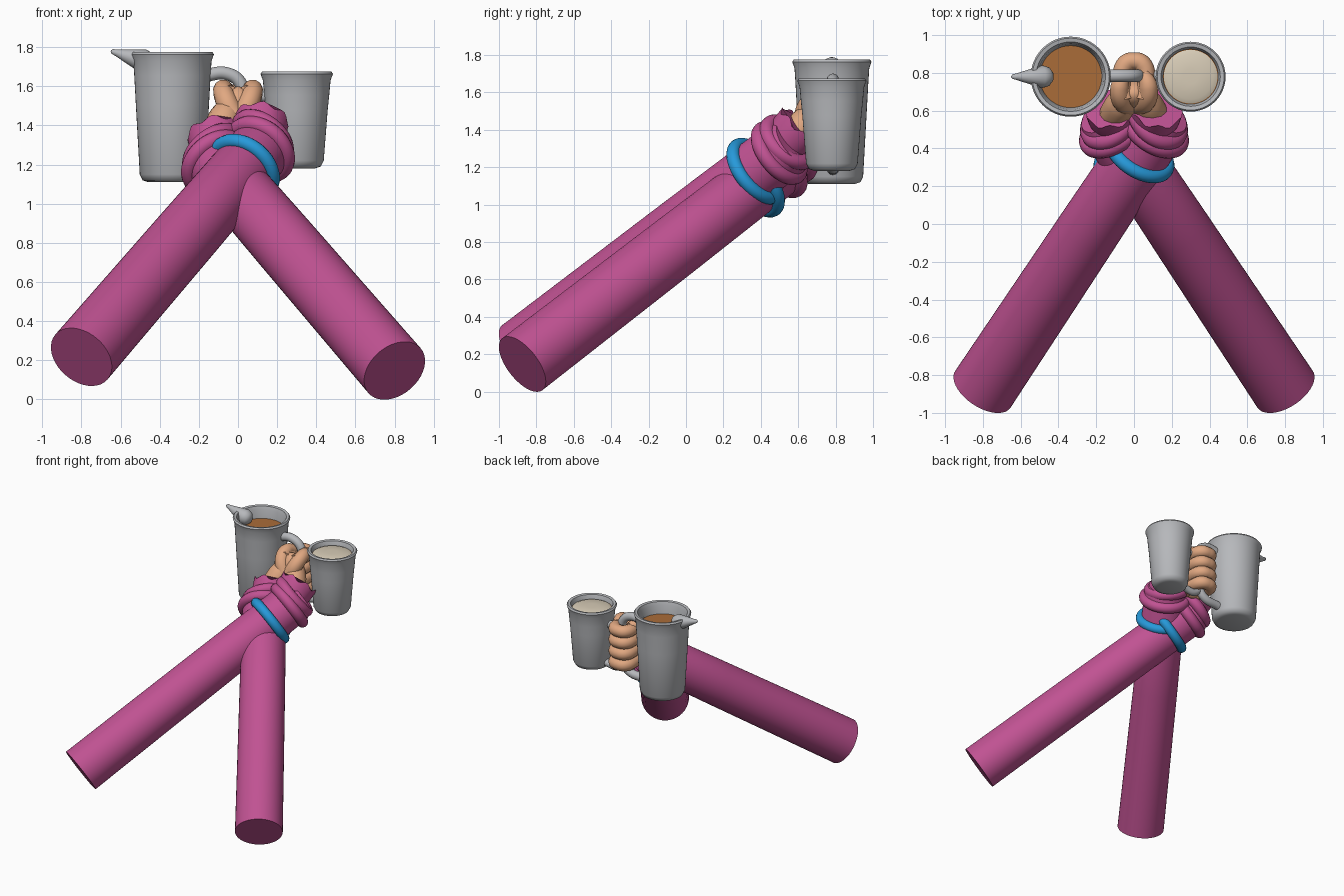
import bpy, bmesh, math
from mathutils import Vector

cube = bpy.data.objects.get("Cube")
if cube:
    bpy.data.objects.remove(cube, do_unlink=True)


def material(name, rgb):
    m = bpy.data.materials.new(name)
    m.use_nodes = True
    m.diffuse_color = (*rgb, 1)
    m.node_tree.nodes["Principled BSDF"].inputs["Base Color"].default_value = (*rgb, 1)
    return m


PINK = material("pink_sleeve", (0.53, 0.085, 0.29))
BLUE = material("blue_band", (0.02, 0.32, 0.7))
GREY = material("grey_metal", (0.47, 0.48, 0.5))
SKIN = material("skin", (0.75, 0.39, 0.22))
BROWN = material("brown_drink", (0.4, 0.15, 0.04))
CREAM = material("cream_foam", (0.68, 0.6, 0.47))
UP = Vector((0, 0, 1))


def finish(obj, name, mat, angle=50):
    obj.name = name
    obj.data.materials.clear()
    obj.data.materials.append(mat)
    bpy.ops.object.select_all(action='DESELECT')
    obj.select_set(True)
    bpy.context.view_layer.objects.active = obj
    bpy.ops.object.shade_smooth_by_angle(angle=math.radians(angle))
    return obj


def lathe(name, profile, origin, axis, mat, sides=40, jag=0):
    """Revolve (radius, height) points about an axis; jag roughens the last ring."""
    bm = bmesh.new()
    rings = []
    for k, (r, h) in enumerate(profile):
        ring = []
        for i in range(sides):
            a = math.tau * i / sides
            dh = jag * math.sin(a * 7) if k == len(profile) - 1 else 0
            ring.append(bm.verts.new((r * math.cos(a), r * math.sin(a), h + dh)))
        rings.append(ring)
    for a, b in zip(rings, rings[1:]):
        for i in range(sides):
            j = (i + 1) % sides
            bm.faces.new((a[i], a[j], b[j], b[i]))
    bm.faces.new(rings[0][::-1])
    bm.faces.new(rings[-1])
    bmesh.ops.recalc_face_normals(bm, faces=bm.faces)
    mesh = bpy.data.meshes.new(name)
    bm.to_mesh(mesh)
    bm.free()
    obj = bpy.data.objects.new(name, mesh)
    bpy.context.collection.objects.link(obj)
    obj.location = origin
    obj.rotation_euler = UP.rotation_difference(Vector(axis)).to_euler()
    return finish(obj, name, mat)


def torus(name, center, axis, major, minor, mat):
    rot = UP.rotation_difference(Vector(axis)).to_euler()
    bpy.ops.mesh.primitive_torus_add(location=center, rotation=rot, major_radius=major,
                                     minor_radius=minor, major_segments=40, minor_segments=14)
    return finish(bpy.context.object, name, mat)


def ball(name, center, size, mat):
    bpy.ops.mesh.primitive_uv_sphere_add(segments=24, ring_count=14, location=center)
    obj = bpy.context.object
    obj.scale = size
    return finish(obj, name, mat)


def tube(name, points, radii, mat):
    """Smooth round tube through points, tapering by radii, with rounded ends."""
    curve = bpy.data.curves.new(name, 'CURVE')
    curve.dimensions = '3D'
    curve.bevel_depth = 1
    curve.bevel_resolution = 4
    curve.use_fill_caps = True
    spline = curve.splines.new('BEZIER')
    spline.bezier_points.add(len(points) - 1)
    for bp, p, r in zip(spline.bezier_points, points, radii):
        bp.co = p
        bp.radius = r
        bp.handle_left_type = bp.handle_right_type = 'AUTO'
    obj = bpy.data.objects.new(name, curve)
    bpy.context.collection.objects.link(obj)
    bpy.ops.object.select_all(action='DESELECT')
    obj.select_set(True)
    bpy.context.view_layer.objects.active = obj
    bpy.ops.object.convert(target='MESH')
    return finish(bpy.context.object, name, mat)


# Crossed sleeves with bands, rolled cuffs, wrists and thumbs
for label, s, z0 in (("right", 1, 0.217), ("left", -1, 0.147)):
    start = Vector((-0.80 * s, -0.875, z0))
    d = Vector((0.465 * s, 0.70, 0.54)).normalized()
    lathe(label + "_sleeve", [(0.176, 0), (0.168, 1.2), (0.16, 2.0), (0.13, 2.07)], start, d, PINK)
    torus(label + "_wrist_band", start + d * 1.78, d, 0.168, 0.037, BLUE)
    roll = (d + Vector((0.1 * s, -0.1, 0.15))).normalized()
    torus(label + "_cuff_roll_lower", start + d * 1.96, d, 0.155, 0.042, PINK)
    torus(label + "_cuff_roll_upper", start + d * 2.03 + Vector((-0.02 * s, 0, 0.02)), roll, 0.14, 0.042, PINK)
    lathe(label + "_cuff_mouth", [(0.11, 0), (0.135, 0.1), (0.14, 0.17)],
          start + d * 1.96 + Vector((-0.02 * s, 0, 0.02)), (d + Vector((-0.3 * s, 0, 0.2))).normalized(),
          PINK, jag=0.015)
    wrist = start + d * 1.98
    tube(label + "_wrist", [wrist, (0.07 * s, 0.63, 1.43), (0.02 * s, 0.7, 1.5)],
         [0.09, 0.085, 0.07], SKIN)
    tube(label + "_thumb", [(0.02 * s, 0.63, 1.44), (0.065 * s, 0.66, 1.54),
                            (0.075 * s, 0.73, 1.585), (0.05 * s, 0.80, 1.58)],
         [0.06, 0.055, 0.05, 0.035], SKIN)

# Clasped palm and four finger rows
ball("palm", (0, 0.69, 1.42), (0.095, 0.09, 0.18), SKIN)
for i in range(4):
    z = 1.29 + 0.09 * i
    tube(f"finger_{i + 1}", [(-0.045, 0.66, z), (-0.065, 0.76, z), (-0.045, 0.845, z), (0, 0.862, z),
                             (0.045, 0.845, z), (0.065, 0.76, z), (0.045, 0.66, z)],
         [0.045, 0.047, 0.049, 0.047, 0.049, 0.047, 0.045], SKIN)


# Mugs: one closed wall profile, running up the outside and down the inside
def mug(name, x, base, height, rim, foot):
    wall = 0.028
    body = foot + 0.02
    profile = [(foot - 0.045, 0), (foot - 0.015, 0.01), (foot, 0.04), (body, height * 0.6),
               (body + 0.008, height - 0.12), (rim - 0.012, height - 0.045), (rim, height - 0.012),
               (rim - 0.008, height), (rim - wall, height - 0.004), (rim - wall - 0.01, height - 0.03),
               (body - wall, height - 0.13), (foot - wall, 0.05)]
    lathe(name, profile, (x, 0.78, base), UP, GREY, sides=48)


mug("large_mug", -0.335, 1.11, 0.665, 0.212, 0.167)
mug("small_mug", 0.30, 1.18, 0.495, 0.185, 0.138)
lathe("large_mug_drink", [(0.165, 0), (0.172, 0.03)], (-0.335, 0.78, 1.65), UP, BROWN)
lathe("small_mug_drink", [(0.14, 0), (0.154, 0.03)], (0.30, 0.78, 1.607), UP, BROWN)
lathe("foam", [(0.14, 0), (0.142, 0.008), (0.12, 0.018), (0.04, 0.022)], (0.30, 0.78, 1.632), UP, CREAM)

# Mug handles
tube("large_mug_handle", [(-0.17, 0.785, 1.655), (-0.06, 0.785, 1.665), (0.01, 0.785, 1.62), (0.03, 0.785, 1.52),
                          (0.03, 0.785, 1.32), (-0.03, 0.785, 1.22), (-0.18, 0.785, 1.19)],
     [0.033] * 7, GREY)
tube("small_mug_handle", [(0.17, 0.785, 1.54), (0.06, 0.785, 1.55), (0.01, 0.785, 1.47),
                          (0.01, 0.785, 1.32), (0.05, 0.785, 1.23), (0.17, 0.785, 1.23)],
     [0.028] * 6, GREY)

# Pouring spout on the large mug
spout_axis = Vector((-0.18, 0, 0.055)).normalized()
lathe("spout", [(0.025, -0.055), (0.05, -0.035), (0.06, 0), (0.04, 0.07), (0.018, 0.14), (0.012, 0.165), (0.004, 0.172)],
      (-0.485, 0.78, 1.73), spout_axis, GREY, sides=24)
